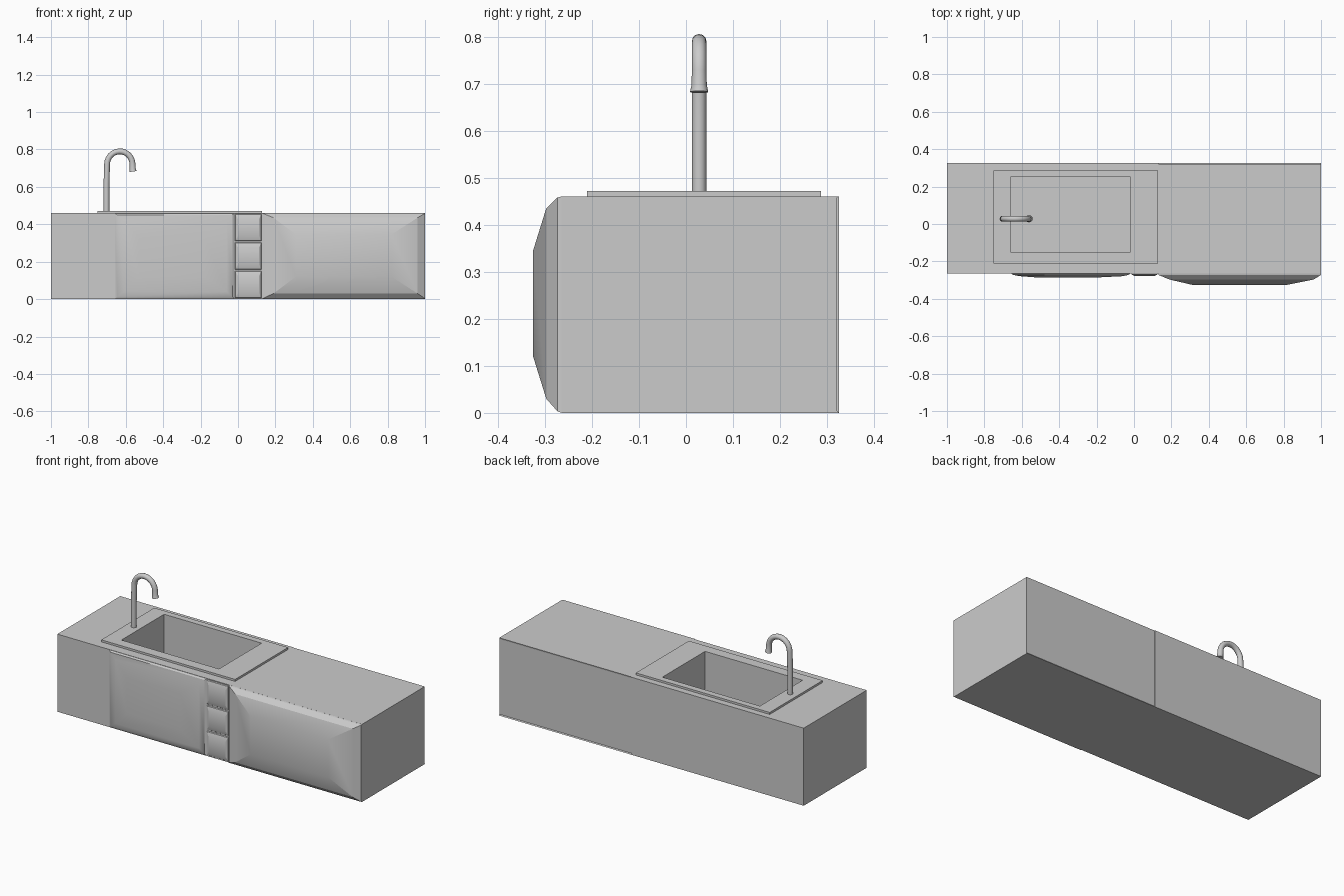
import bpy, bmesh, math

if "Cube" in bpy.data.objects:
    bpy.data.objects.remove(bpy.data.objects["Cube"])


def loft(name, rings, cap_start=True, cap_end=True, smooth=None):
    """Skin a stack of four-cornered rings into one mesh object."""
    bm = bmesh.new()
    loops = [[bm.verts.new(p) for p in ring] for ring in rings]
    for a, b in zip(loops, loops[1:]):
        for i in range(4):
            j = (i + 1) % 4
            bm.faces.new((a[i], a[j], b[j], b[i]))
    if cap_start:
        bm.faces.new(loops[0][::-1])
    if cap_end:
        bm.faces.new(loops[-1])
    bmesh.ops.recalc_face_normals(bm, faces=bm.faces)
    mesh = bpy.data.meshes.new(name)
    bm.to_mesh(mesh)
    bm.free()
    obj = bpy.data.objects.new(name, mesh)
    bpy.context.collection.objects.link(obj)
    if smooth:
        bpy.ops.object.select_all(action='DESELECT')
        obj.select_set(True)
        bpy.context.view_layer.objects.active = obj
        bpy.ops.object.shade_smooth_by_angle(angle=math.radians(smooth))
    return obj


def flat(x0, x1, y0, y1, z):
    return [(x0, y0, z), (x1, y0, z), (x1, y1, z), (x0, y1, z)]


def upright(x0, x1, z0, z1, y):
    return [(x0, y, z0), (x1, y, z0), (x1, y, z1), (x0, y, z1)]


# Counter half holding the basin
loft("sink_cabinet", [
    flat(-1, 0.13, -0.265, 0.325, 0),
    flat(-1, 0.13, -0.265, 0.325, 0.46),
    flat(-0.66, -0.02, -0.15, 0.25, 0.46),
    flat(-0.66, -0.02, -0.15, 0.25, 0.225)])

# Counter half behind the large door, set in slightly at the back
loft("side_cabinet", [
    flat(0.13, 1, -0.265, 0.325, 0),
    flat(0.13, 1, -0.265, 0.320, 0.006),
    flat(0.13, 1, -0.265, 0.320, 0.452),
    flat(0.13, 1, -0.265, 0.322, 0.46)])

# Raised rim around the basin
loft("sink_rim", [
    flat(-0.75, 0.128, -0.21, 0.287, 0.458),
    flat(-0.75, 0.128, -0.21, 0.287, 0.472),
    flat(-0.66, -0.02, -0.15, 0.25, 0.472),
    flat(-0.66, -0.02, -0.15, 0.25, 0.458)], False, False)

# Bulging doors
loft("large_door", [
    upright(0.13, 1.0, 0.0, 0.46, -0.264),
    upright(0.132, 0.999, 0.003, 0.458, -0.273),
    upright(0.19, 0.96, 0.03, 0.435, -0.297),
    upright(0.31, 0.82, 0.12, 0.345, -0.325)], False, True, 20)
loft("small_door", [
    upright(-0.66, -0.018, 0.0, 0.46, -0.264),
    upright(-0.645, -0.03, 0.012, 0.45, -0.272),
    upright(-0.61, -0.06, 0.04, 0.42, -0.279),
    upright(-0.53, -0.18, 0.12, 0.335, -0.285)], False, True, 20)

# Stack of three drawers
for i in range(3):
    z0, z1 = 0.005 + i * 0.152, 0.151 + i * 0.152
    loft(f"drawer_{i + 1}", [
        upright(-0.016, 0.126, z0, z1, -0.264),
        upright(-0.014, 0.124, z0 + 0.004, z1 - 0.004, -0.270),
        upright(0.0, 0.112, z0 + 0.028, z1 - 0.028, -0.277)], False, True, 20)

# Gooseneck tap with a flared spout
path = [(-0.703, 0.46, 1), (-0.703, 0.62, 1)]
for i in range(13):
    a = math.radians(180 - i * 14.5)
    path.append((-0.632 + 0.068 * math.cos(a), 0.72 + 0.07 * math.sin(a), 1))
path += [(-0.563, 0.697, 1.05), (-0.561, 0.682, 1.25)]
curve = bpy.data.curves.new("tap", 'CURVE')
curve.dimensions = '3D'
curve.bevel_depth = 0.0155
curve.bevel_resolution = 4
curve.use_fill_caps = True
spline = curve.splines.new('POLY')
spline.points.add(len(path) - 1)
for p, (x, z, r) in zip(spline.points, path):
    p.co = (x, 0.028, z, 1)
    p.radius = r
spline.use_smooth = True
bpy.context.collection.objects.link(bpy.data.objects.new("tap", curve))
